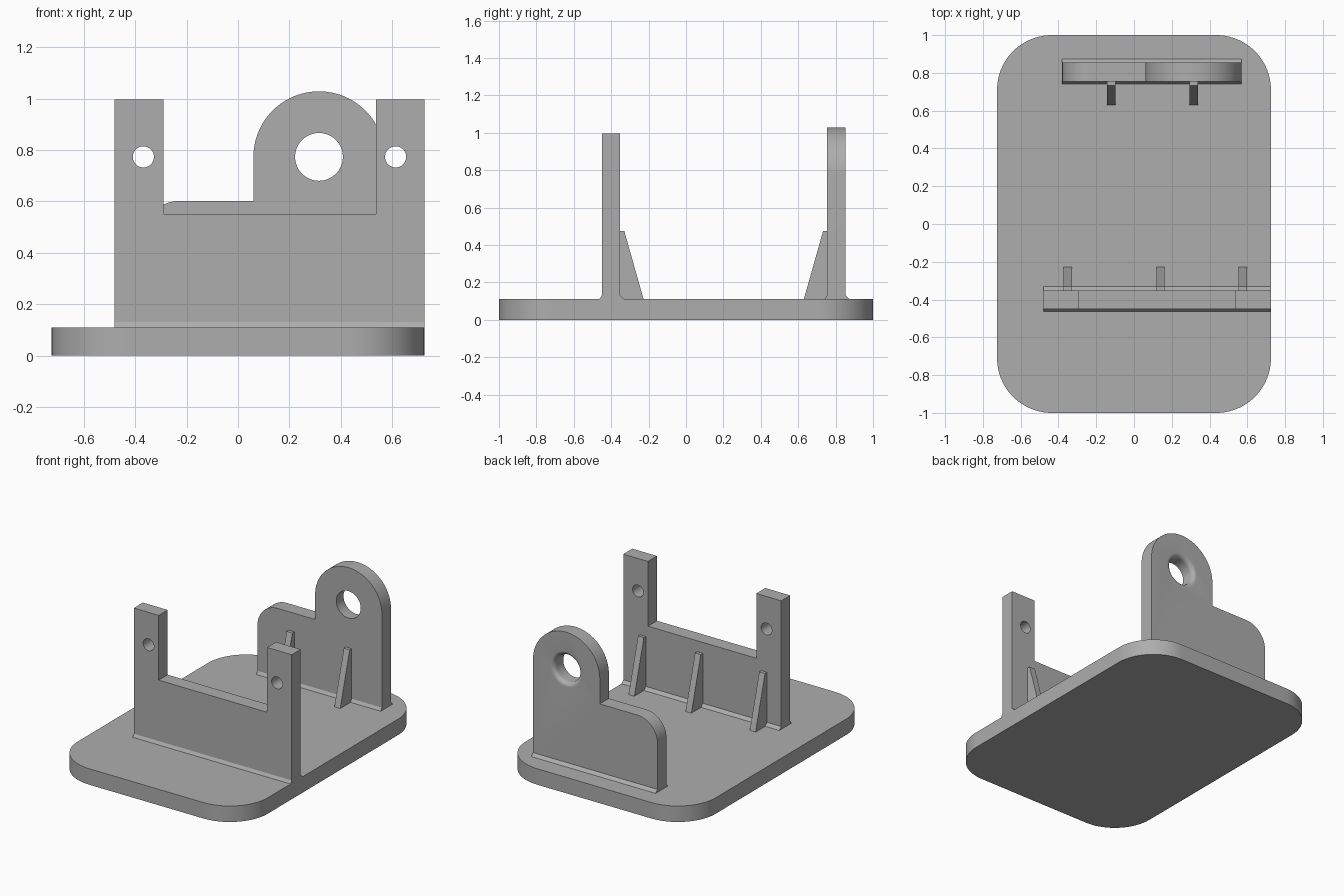
import bpy, bmesh
from math import sin, cos, pi, radians
from mathutils import Vector

old = bpy.data.objects.get("Cube")
if old:
    bpy.data.objects.remove(old, do_unlink=True)

grey = bpy.data.materials.new("plain_grey")
grey.use_nodes = True
colour = (0.42, 0.42, 0.42, 1)
grey.diffuse_color = colour
grey.node_tree.nodes["Principled BSDF"].inputs["Base Color"].default_value = colour

# Maps a profile point (u, v) and a depth d to space, by extrusion axis
AXES = {
    "X": lambda u, v, d: (d, u, v),
    "Y": lambda u, v, d: (u, d, v),
    "Z": lambda u, v, d: (u, v, d),
}


def arc(cx, cy, r, start, end, steps=24):
    angles = [radians(start + (end - start) * i / steps) for i in range(steps + 1)]
    return [(cx + r * cos(a), cy + r * sin(a)) for a in angles]


def finish(name, bm):
    bmesh.ops.recalc_face_normals(bm, faces=bm.faces)
    mesh = bpy.data.meshes.new(name)
    bm.to_mesh(mesh)
    bm.free()
    mesh.materials.append(grey)
    obj = bpy.data.objects.new(name, mesh)
    bpy.context.collection.objects.link(obj)
    return obj


def prism(name, points, axis, start, end):
    """Extrude a flat profile along one axis."""
    bm = bmesh.new()
    face = bm.faces.new([bm.verts.new(AXES[axis](u, v, start)) for u, v in points])
    made = bmesh.ops.extrude_face_region(bm, geom=[face])["geom"]
    shift = Vector(AXES[axis](0, 0, end - start))
    bmesh.ops.translate(bm, vec=shift, verts=[g for g in made if isinstance(g, bmesh.types.BMVert)])
    return finish(name, bm)


def bore(name, x, z, profile, steps=48):
    """Round cutter along y from (radius, y) pairs."""
    bm = bmesh.new()
    rings = []
    for r, y in profile:
        rings.append([bm.verts.new((x + r * cos(2 * pi * i / steps), y, z + r * sin(2 * pi * i / steps)))
                      for i in range(steps)])
    for a, b in zip(rings, rings[1:]):
        for i in range(steps):
            j = (i + 1) % steps
            bm.faces.new((a[i], a[j], b[j], b[i]))
    bm.faces.new(rings[0])
    bm.faces.new(rings[-1])
    return finish(name, bm)


def activate(obj):
    bpy.ops.object.select_all(action="DESELECT")
    obj.select_set(True)
    bpy.context.view_layer.objects.active = obj


def cut(obj, cutter):
    mod = obj.modifiers.new("hole", "BOOLEAN")
    mod.operation = "DIFFERENCE"
    mod.solver = "EXACT"
    mod.object = cutter
    activate(obj)
    bpy.ops.object.modifier_apply(modifier=mod.name)
    bpy.data.objects.remove(cutter, do_unlink=True)


def smooth(obj):
    activate(obj)
    bpy.ops.object.shade_smooth_by_angle(angle=radians(30))


FLOOR = 0.11
HALF_X, CORNER = 0.725, 0.29

# Base plate with rounded corners
cx, cy = HALF_X - CORNER, 1 - CORNER
outline = []
for quarter, (sx, sy) in enumerate([(1, 1), (-1, 1), (-1, -1), (1, -1)]):
    outline += arc(sx * cx, sy * cy, CORNER, quarter * 90, quarter * 90 + 90)
smooth(prism("base_plate", outline, "Z", 0, FLOOR))

# Front wall: two posts joined by a low web
F0, F1 = -0.45, -0.352
left, right = -0.48, HALF_X
front_wall = prism("front_wall", [
    (left, FLOOR), (right, FLOOR), (right, 0.997), (0.537, 0.997),
    (0.537, 0.55), (-0.29, 0.55), (-0.29, 0.997), (left, 0.997)], "Y", F0, F1)
for x in (-0.368, 0.613):
    cut(front_wall, bore("post_hole_cutter", x, 0.773, [(0.041, F0 - 0.1), (0.041, F1 + 0.1)]))
smooth(front_wall)

# Back wall: round-topped lug beside a low shoulder
B0, B1 = 0.755, 0.854
LUG_X, LUG_Z, LUG_R = 0.315, 0.773, 0.255
back_left, shoulder_z, shoulder_r = -0.38, 0.602, 0.155
profile = [(back_left, FLOOR), (LUG_X + LUG_R, FLOOR)]
profile += arc(LUG_X, LUG_Z, LUG_R, 0, 180, 48)
profile += [(LUG_X - LUG_R, shoulder_z)]
profile += arc(back_left + shoulder_r, shoulder_z - shoulder_r, shoulder_r, 90, 180)
back_wall = prism("back_wall", profile, "Y", B0, B1)

# Lug bore, flared with a rounded lip on the rear side
HOLE_R, LIP = 0.093, 0.03
lip = [(r, y) for r, y in arc(HOLE_R + LIP, B1 - LIP, LIP, 180, 90, 8)]
cut(back_wall, bore("lug_hole_cutter", LUG_X, LUG_Z,
                    [(HOLE_R, B0 - 0.1)] + lip + [(HOLE_R + LIP, B1 + 0.05)]))
smooth(back_wall)

# Bevelled beads along the foot of each wall
for name, y0, y1, xa, xb in (("front_wall", F0, F1, left, right),
                             ("back_wall", B0, B1, back_left, LUG_X + LUG_R)):
    for side, y, out in (("front", y0, -0.013), ("rear", y1, 0.02)):
        prism(f"{name}_{side}_bead", [(y, FLOOR), (y + out, FLOOR), (y, FLOOR + 0.02)], "X", xa, xb)


# Tapered ribs bracing the inner sides
def rib(name, x, y, out):
    half = 0.022
    prism(name, [(y, FLOOR), (y + out * 0.125, FLOOR), (y + out * 0.022, 0.475), (y, 0.475)],
          "X", x - half, x + half)


for i, x in enumerate((-0.35, 0.14, 0.575)):
    rib(f"front_wall_rib_{i + 1}", x, F1, 1)
for i, x in enumerate((-0.12, 0.317)):
    rib(f"back_wall_rib_{i + 1}", x, B0, -1)
